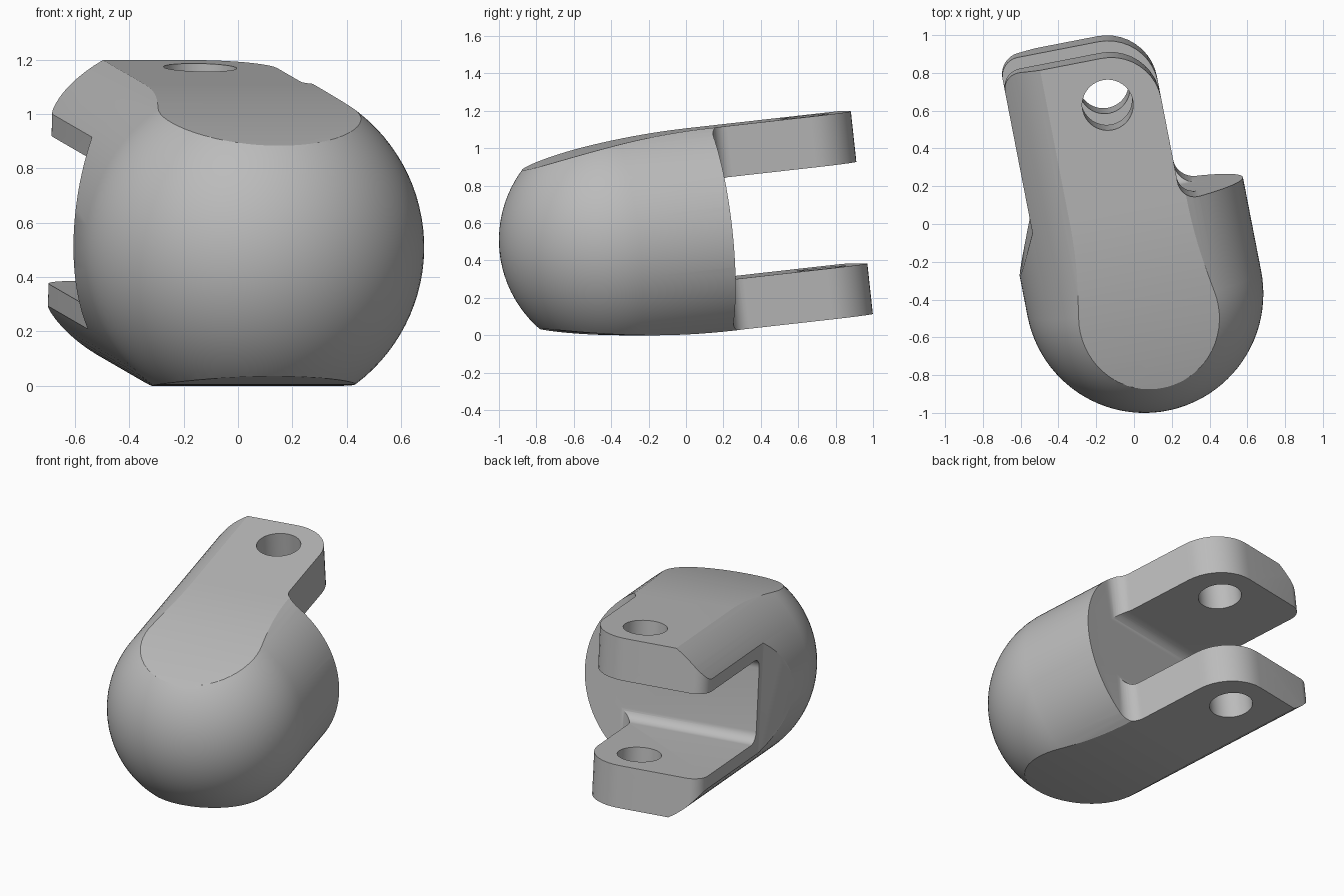
import bpy, bmesh, math
from mathutils import Matrix, Vector

cube = bpy.data.objects.get("Cube")
if cube:
    bpy.data.objects.remove(cube, do_unlink=True)

R = 0.63          # body radius
END = 1.335       # prong tip, measured along the axis
WALL = 0.51       # rear wall of the body
FLAT = 0.545      # half height across the flats
SLOT = 0.273      # half height of the slot
PIN = 1.085       # pin hole position along the axis

grey = bpy.data.materials.new("plain_grey")
grey.use_nodes = True
grey.diffuse_color = (0.5, 0.5, 0.5, 1)
grey.node_tree.nodes["Principled BSDF"].inputs["Base Color"].default_value = (0.5, 0.5, 0.5, 1)


def make_object(name, bm):
    bmesh.ops.recalc_face_normals(bm, faces=bm.faces)
    mesh = bpy.data.meshes.new(name)
    bm.to_mesh(mesh)
    bm.free()
    mesh.materials.append(grey)
    obj = bpy.data.objects.new(name, mesh)
    bpy.context.collection.objects.link(obj)
    return obj


def rounded(corners, steps=10):
    """Outline from (a, b, radius) corners, each radius giving a fillet."""
    out = []
    for i, (a, b, r) in enumerate(corners):
        p = Vector((a, b))
        if r == 0:
            out.append(p)
            continue
        d1 = (Vector(corners[i - 1][:2]) - p).normalized()
        d2 = (Vector(corners[(i + 1) % len(corners)][:2]) - p).normalized()
        half = d1.angle(d2) / 2
        centre = p + (d1 + d2).normalized() * (r / math.sin(half))
        start = (p + d1 * (r / math.tan(half)) - centre).normalized()
        end = (p + d2 * (r / math.tan(half)) - centre).normalized()
        out += [centre + start.slerp(end, k / steps) * r for k in range(steps + 1)]
    return out


def prism(name, outline, place, sweep):
    bm = bmesh.new()
    face = bm.faces.new([bm.verts.new(place(p)) for p in outline])
    ext = bmesh.ops.extrude_face_region(bm, geom=[face])
    verts = [g for g in ext["geom"] if isinstance(g, bmesh.types.BMVert)]
    bmesh.ops.translate(bm, verts=verts, vec=sweep)
    bm.faces.ensure_lookup_table()
    if not any(f.calc_center_median().dot(Vector(sweep)) < -0.9 * Vector(sweep).length / 2
               and len(f.verts) == len(outline) for f in bm.faces):
        bm.faces.new([v for v in face.verts])
    return make_object(name, bm)


# Round-nosed body, revolved about its long axis
bm = bmesh.new()
profile = [Vector((0, -R * math.cos(a), R * math.sin(a)))
           for a in [math.pi / 2 * i / 24 for i in range(25)]]
profile += [Vector((0, 1.5, R)), Vector((0, 1.5, 0))]
verts = [bm.verts.new(p) for p in profile]
edges = [bm.edges.new(pair) for pair in zip(verts, verts[1:])]
bmesh.ops.spin(bm, geom=verts + edges, axis=(0, 1, 0), cent=(0, 0, 0),
               angle=math.tau, steps=96, use_duplicate=False)
bmesh.ops.remove_doubles(bm, verts=bm.verts, dist=0.0005)
body = make_object("clevis_body", bm)

# Side outline: crowned flats above and below, filleted slot between prongs
crown = [(v, FLAT - (WALL - v) ** 2 / 8, 0)
         for v in [-0.9 + 1.41 * i / 24 for i in range(25)]]
upper = crown + [(1.6, FLAT, 0), (1.6, SLOT, 0), (WALL, SLOT, 0.07)]
lower = [(v, -w, r) for v, w, r in reversed(upper)]
side = prism("side_outline", rounded(upper + lower),
             lambda p: (-1, p.x, p.y), (2, 0, 0))

# Plan outline: narrow rounded prongs and the relieved left flank
plan = prism("plan_outline", rounded([
    (-0.8, -0.8, 0), (-0.8, -0.167, 0), (-0.52, 0.47, 0.03), (-0.52, END, 0.1),
    (0.285, END, 0.27), (0.285, WALL, 0.1), (0.8, WALL, 0), (0.8, -0.8, 0)]),
    lambda p: (p.x, p.y, -1), (0, 0, 2))

# Pin hole through both prongs
bm = bmesh.new()
bmesh.ops.create_cone(bm, cap_ends=True, segments=48, radius1=0.135, radius2=0.135,
                      depth=2, matrix=Matrix.Translation((0, PIN, 0)))
pin_hole = make_object("pin_hole", bm)

# Cut the body, bake the result and drop the cutters
cutters = [(side, 'INTERSECT'), (plan, 'INTERSECT'), (pin_hole, 'DIFFERENCE')]
for cutter, operation in cutters:
    mod = body.modifiers.new(cutter.name, 'BOOLEAN')
    mod.object, mod.operation, mod.solver = cutter, operation, 'EXACT'
    cutter.hide_render = True
bpy.context.view_layer.update()
baked = bpy.data.meshes.new_from_object(
    body.evaluated_get(bpy.context.evaluated_depsgraph_get()))
body.modifiers.clear()
body.data = baked
for cutter, _ in cutters:
    bpy.data.objects.remove(cutter, do_unlink=True)

# Tilt and turn into its resting pose
baked.transform(Matrix.Translation((0.055, -0.37, 0.5))
                @ Matrix.Rotation(math.radians(11), 4, 'Z')
                @ Matrix.Rotation(math.radians(6.3), 4, 'X'))
low = min(v.co.z for v in baked.vertices)
baked.transform(Matrix.Translation((0, 0, -low)))

bpy.ops.object.select_all(action='DESELECT')
body.select_set(True)
bpy.context.view_layer.objects.active = body
bpy.ops.object.shade_smooth_by_angle(angle=math.radians(25))
